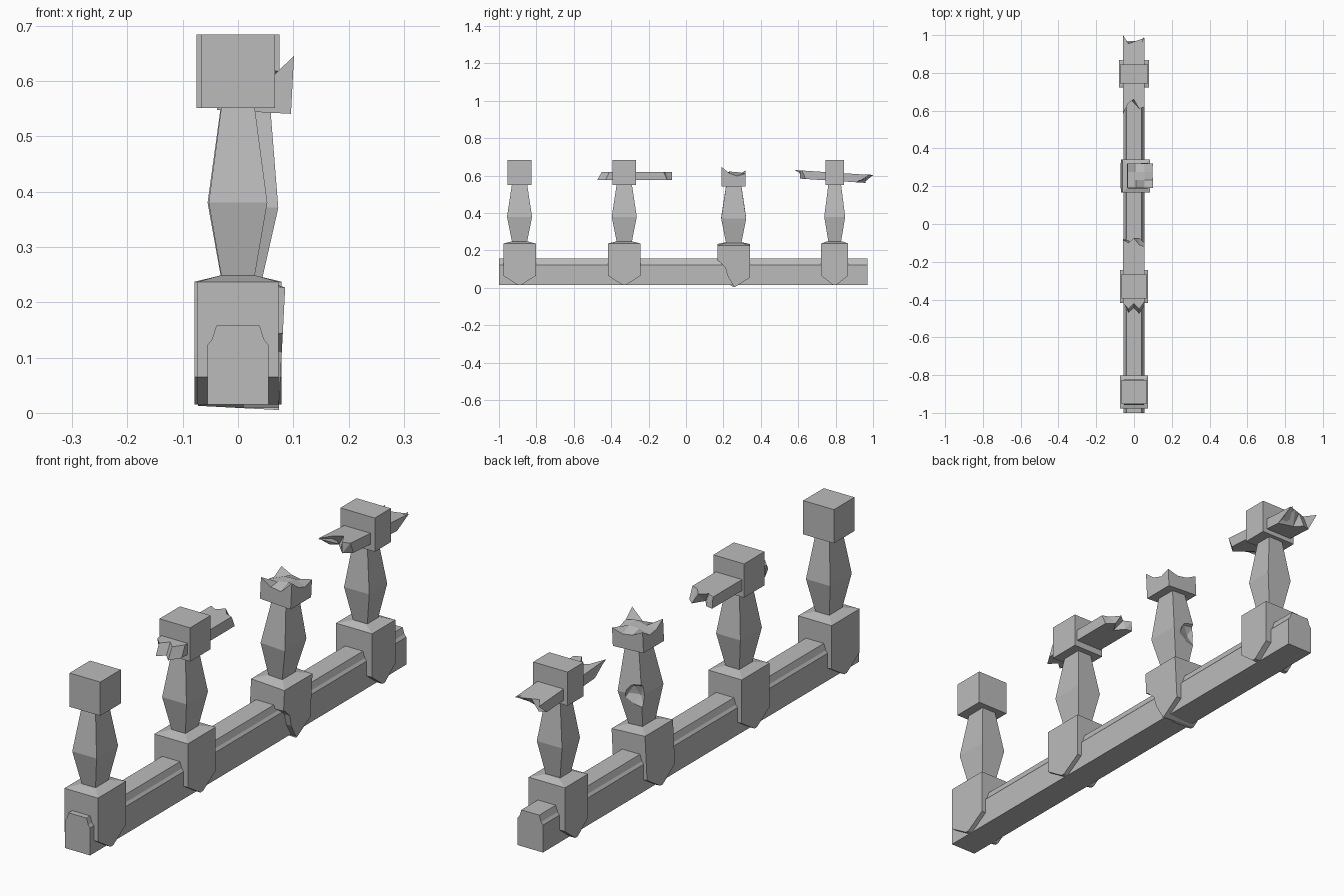
import bpy, bmesh, math
from mathutils import Matrix, Vector

cube = bpy.data.objects.get("Cube")
if cube:
    bpy.data.objects.remove(cube, do_unlink=True)

stone = bpy.data.materials.new("grey stone")
stone.use_nodes = True
GREY = (0.5, 0.5, 0.5, 1)
stone.diffuse_color = GREY
stone.node_tree.nodes["Principled BSDF"].inputs["Base Color"].default_value = GREY


def finish(bm, name, matrix=Matrix()):
    bmesh.ops.transform(bm, matrix=matrix, verts=bm.verts)
    bmesh.ops.recalc_face_normals(bm, faces=bm.faces)
    mesh = bpy.data.meshes.new(name)
    bm.to_mesh(mesh)
    bm.free()
    mesh.materials.append(stone)
    ob = bpy.data.objects.new(name, mesh)
    bpy.context.collection.objects.link(ob)
    return ob


def loft(bm, rings):
    """Skin closed rings of equal length and cap both ends."""
    vs = [[bm.verts.new(p) for p in ring] for ring in rings]
    n = len(vs[0])
    for a, b in zip(vs, vs[1:]):
        for i in range(n):
            bm.faces.new((a[i], a[(i + 1) % n], b[(i + 1) % n], b[i]))
    bm.faces.new(vs[0][::-1])
    bm.faces.new(vs[-1])


def tower(name, levels, matrix):
    """Stack of rectangular sections given as (half x, half y, z)."""
    bm = bmesh.new()
    loft(bm, [[(-x, -y, z), (x, -y, z), (x, y, z), (-x, y, z)] for x, y, z in levels])
    return finish(bm, name, matrix)


def prism_x(name, outline, x0, x1, matrix=Matrix()):
    bm = bmesh.new()
    loft(bm, [[(x, y, z) for y, z in outline] for x in (x0, x1)])
    return finish(bm, name, matrix)


def carve(ob, cutter):
    mod = ob.modifiers.new("damage", 'BOOLEAN')
    mod.operation = 'DIFFERENCE'
    mod.object = cutter
    mod.solver = 'EXACT'
    bpy.context.view_layer.objects.active = ob
    bpy.ops.object.modifier_apply(modifier=mod.name)
    bpy.data.objects.remove(cutter, do_unlink=True)


# Bottom rail with moulded shoulders
half = [(0.055, 0.015), (0.055, 0.123), (0.047, 0.133), (0.039, 0.158)]
section = half + [(-x, z) for x, z in reversed(half)]
bm = bmesh.new()
loft(bm, [[(x, y, z) for x, z in section] for y in (-1, 0.97)])
finish(bm, "bottom_rail")


def post(label, matrix, bx, by, mx, my, cx, cy, whole=True):
    """Pointed base block, faceted baluster and square cap."""
    outline = [(-by, 0.237), (-by, 0.065), (-0.008, 0.015), (0.008, 0.015), (by, 0.065), (by, 0.237)]
    base = prism_x(label + "_base_block", outline, -bx, bx, matrix)
    tower(label + "_base_slope", [(bx, by, 0.237), (0.03, 0.04, 0.249)], matrix)
    nx, ny = mx * 0.56, my * 0.6
    shaft = tower(label + "_baluster", [(nx, ny, 0.245), (mx, my, 0.38), (nx, ny, 0.556)], matrix)
    if whole:
        tower(label + "_cap", [(cx, cy, 0.551), (cx, cy, 0.684)], matrix)
    return base, shaft


wide = (0.073, 0.087, 0.053, 0.067, 0.067, 0.064)
narrow = (0.079, 0.072, 0.055, 0.056, 0.075, 0.05)
post("first_post", Matrix.Translation((0, -0.89, 0)), *wide)
post("second_post", Matrix.Translation((0, -0.33, 0)), *wide)
post("fourth_post", Matrix.Translation((0, 0.795, 0)), *narrow)

# Third post leans slightly and is damaged
lean = Matrix.Translation((0, 0.255, -0.006)) @ Matrix.Rotation(math.radians(3), 4, 'Y')
base, shaft = post("third_post", lean, *wide, whole=False)
notch = [(0.14, 0.15), (0.175, 0.142), (0.21, 0.11), (0.222, 0.065), (0.255, 0.01), (0.24, -0.05), (0.14, -0.05)]
carve(base, prism_x("notch_cutter", notch, 0.01, 0.12))

# Chipped hollow on the back of the third baluster
bm = bmesh.new()
bmesh.ops.create_icosphere(bm, subdivisions=2, radius=0.075)
for v in bm.verts:
    v.co *= 1 + 0.12 * math.sin(70 * v.co.x + 50 * v.co.z)
carve(shaft, finish(bm, "chip_cutter", Matrix.Translation((-0.01, 0.372, 0.37))))

# Broken cap of the third post: box with a ragged top
heights = [[0.637, 0.612, 0.606, 0.632],
           [0.612, 0.617, 0.622, 0.612],
           [0.608, 0.63, 0.626, 0.607],
           [0.656, 0.622, 0.608, 0.622]]
bm = bmesh.new()
bmesh.ops.create_grid(bm, x_segments=3, y_segments=3, size=1)
top = list(bm.faces)
low = bmesh.ops.extrude_face_region(bm, geom=top)["geom"]
for v in bm.verts:
    i, j = round((v.co.x + 1) * 1.5), round((v.co.y + 1) * 1.5)
    v.co = Vector((v.co.x * 0.067, v.co.y * 0.064, heights[i][j]))
for v in low:
    if isinstance(v, bmesh.types.BMVert):
        v.co.z = 0.551
finish(bm, "third_post_broken_cap", lean)


def broken_rail(name, near_top, near_low, far_top, far_low, z, slope, y0):
    """Flat handrail piece; ragged y ends are listed across its width."""
    bm = bmesh.new()
    rings = []
    for i, ends in enumerate(zip(near_top, far_top, far_low, near_low)):
        x = -0.058 + 0.0285 * i
        zs = (z + 0.022, z + 0.022, z - 0.022, z - 0.022)
        rings.append([(x, y, h - slope * (y - y0)) for y, h in zip(ends, zs)])
    loft(bm, rings)
    bmesh.ops.triangulate(bm, faces=[f for f in bm.faces if abs(f.normal.z) < 0.5])
    finish(bm, name)


broken_rail("second_handrail_piece",
            (-0.42, -0.45, -0.42, -0.45, -0.41), (-0.41, -0.47, -0.445, -0.475, -0.43),
            (-0.085, -0.1, -0.075, -0.11, -0.12), (-0.08, -0.085, -0.12, -0.075, -0.1),
            0.598, 0.0, -0.33)
broken_rail("fourth_handrail_piece",
            (0.585, 0.64, 0.66, 0.61, 0.62), (0.65, 0.67, 0.64, 0.61, 0.64),
            (1.0, 0.955, 0.965, 0.975, 0.985), (0.95, 0.96, 0.93, 0.92, 0.91),
            0.594, 0.065, 0.795)

# Splintered tips on the handrail ends
for name, tip, root in (
        ("near_splinter", (-0.058, 0.582, 0.628), (0.66, 0.602)),
        ("far_splinter", (0.05, 0.99, 0.608), (0.93, 0.586))):
    bm = bmesh.new()
    x, (y, z) = tip[0] * 0.7, root
    points = [tip, (x - 0.018, y, z - 0.014), (x + 0.018, y, z - 0.014), (x, y, z + 0.016)]
    a, b, c, d = [bm.verts.new(p) for p in points]
    for f in ((a, b, c), (a, c, d), (a, d, b), (b, d, c)):
        bm.faces.new(f)
    finish(bm, name)
